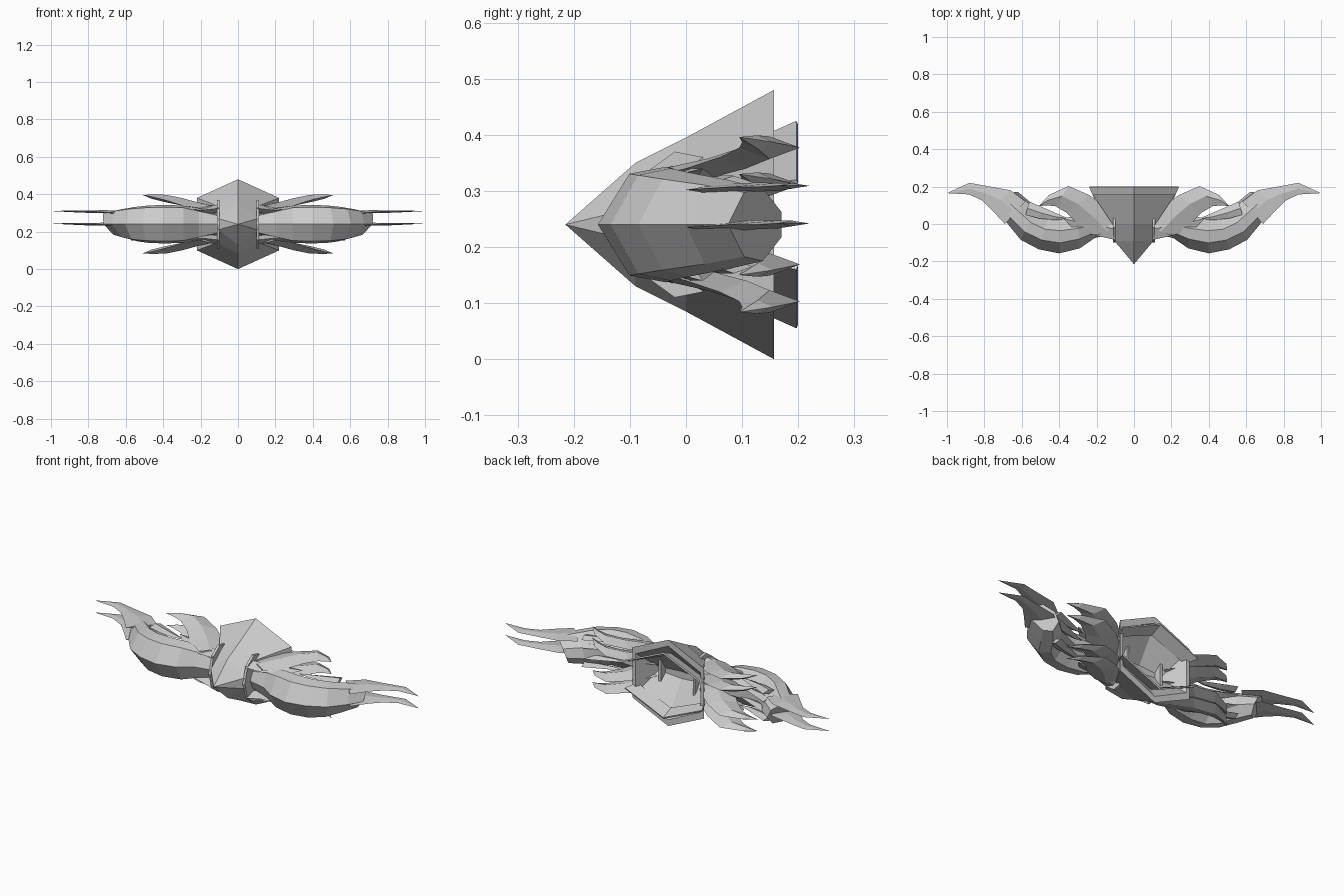
import bpy, bmesh

if "Cube" in bpy.data.objects:
    bpy.data.objects.remove(bpy.data.objects["Cube"], do_unlink=True)

MID = 0.24  # height of the plane that the ship mirrors about

hull_grey = bpy.data.materials.new("hull_grey")
hull_grey.use_nodes = True
hull_grey.diffuse_color = (0.6, 0.6, 0.6, 1)
hull_grey.node_tree.nodes["Principled BSDF"].inputs["Base Color"].default_value = (0.6, 0.6, 0.6, 1)


def finish(name, bm, mirror_x=True, mirror_z=False):
    bmesh.ops.remove_doubles(bm, verts=bm.verts, dist=1e-5)
    bmesh.ops.recalc_face_normals(bm, faces=bm.faces)
    mesh = bpy.data.meshes.new(name)
    bm.to_mesh(mesh)
    bm.free()
    mesh.materials.append(hull_grey)
    obj = bpy.data.objects.new(name, mesh)
    obj.location.z = MID
    bpy.context.collection.objects.link(obj)
    if mirror_x or mirror_z:
        mod = obj.modifiers.new("Mirror", "MIRROR")
        mod.use_axis = (mirror_x, False, mirror_z)
        mod.use_mirror_merge = False
    return obj


def loft(name, rings, mirror_x=True, mirror_z=False):
    """Skin a row of equal rings; a ring of one repeated point makes a tip."""
    bm = bmesh.new()
    rows = [[bm.verts.new(p) for p in ring] for ring in rings]
    n = len(rows[0])
    for a, b in zip(rows, rows[1:]):
        for i in range(n):
            j = (i + 1) % n
            bm.faces.new((a[i], a[j], b[j], b[i]))
    bm.faces.new(rows[0])
    bm.faces.new(rows[-1])
    bmesh.ops.remove_doubles(bm, verts=bm.verts, dist=1e-5)
    bmesh.ops.dissolve_degenerate(bm, edges=bm.edges, dist=1e-5)
    return finish(name, bm, mirror_x, mirror_z)


def blade(name, stations, mirror_z=False, lift=0.0):
    """Diamond-section blade; station = lead x, y, trail x, y, height, half thickness."""
    rings = []
    for lx, ly, tx, ty, z, h in stations:
        z += lift
        mx, my = (lx + tx) / 2, (ly + ty) / 2
        rings.append([(lx, ly, z), (mx, my, z + h), (tx, ty, z), (mx, my, z - h)])
    return loft(name, rings, True, mirror_z)


def hexagon(y, top, side, shoulder):
    return [(0, y, top), (side, y, shoulder), (side, y, -shoulder),
            (0, y, -top), (-side, y, -shoulder), (-side, y, shoulder)]


# Central hull: pointed nose, widening wedge and a hollow V-shaped rear
loft("hull", [
    hexagon(-0.215, 0, 0, 0),
    hexagon(-0.09, 0.11, 0.105, 0.03),
    hexagon(0.0, 0.155, 0.115, 0.10),
    hexagon(0.157, 0.24, 0.22, 0.14),
    hexagon(0.157, 0.205, 0.20, 0.11),
    hexagon(0.04, 0.02, 0.14, 0.01),
], mirror_x=False)

# Flared lips in the hollow rear
bm = bmesh.new()
bm.faces.new([bm.verts.new(p) for p in (
    (0, 0.13, 0.155), (0, 0.197, 0.185), (0.24, 0.197, 0.08), (0.21, 0.13, 0.07))])
lip = finish("rear_lip", bm, True, True)
lip.modifiers.new("Thickness", "SOLIDIFY").thickness = 0.008
lip.modifiers.move(1, 0)

# Upright cheek walls beside the nose
cheek = [(-0.10, 0), (-0.075, 0.09), (-0.02, 0.13), (0.08, 0.11), (0.08, 0)]
loft("cheek_wall", [[(x, y, z) for y, z in cheek] for x in (0.098, 0.112)], True, True)

# Shoulder shards between hull and arms
blade("shoulder_shard", [
    (0.10, -0.085, 0.10, 0.03, 0.085, 0.02),
    (0.19, -0.065, 0.16, 0.04, 0.075, 0.025),
    (0.32, -0.03, 0.28, 0.05, 0.085, 0.015),
    (0.38, 0.03, 0.38, 0.03, 0.10, 0)], mirror_z=True)


# Curved arms with a sharp front ridge
def arm_ring(fx, fy, bx, by, h, splay=0.0):
    def at(t, z):
        return (fx + (bx - fx) * t + splay * z, fy + (by - fy) * t, z)
    return [at(0, 0), at(0.3, 0.88 * h), at(0.65, h), at(1, 0.35 * h),
            at(1, -0.35 * h), at(0.65, -h), at(0.3, -0.88 * h)]


loft("arm", [
    arm_ring(0.10, -0.05, 0.10, 0.02, 0.05),
    arm_ring(0.21, -0.075, 0.20, 0.03, 0.078),
    arm_ring(0.29, -0.13, 0.30, 0.035, 0.10),
    arm_ring(0.40, -0.157, 0.39, 0.03, 0.103),
    arm_ring(0.51, -0.135, 0.46, 0.03, 0.10),
    arm_ring(0.605, -0.085, 0.51, 0.06, 0.092, 0.1),
    arm_ring(0.675, 0.0, 0.555, 0.11, 0.08, 0.3),
    arm_ring(0.72, 0.075, 0.63, 0.17, 0.065, 0.5)])

# Paired thin claws at the arm ends
for name, height in (("upper_claw", 0.067), ("lower_claw", 0.0)):
    blade(name, [
        (0.69, 0.0, 0.58, 0.12, -0.005, 0.01),
        (0.76, 0.075, 0.66, 0.18, 0, 0.008),
        (0.81, 0.125, 0.77, 0.20, 0, 0.007),
        (0.88, 0.158, 0.88, 0.22, 0.002, 0.005),
        (1.0, 0.165, 1.0, 0.165, 0.003, 0)], lift=height)

# Spurs in the hollow behind each arm
for height in (0.03, 0.075):
    blade("inner_spur", [
        (0.58, 0.05, 0.56, 0.12, 0, 0.012),
        (0.51, 0.03, 0.49, 0.09, 0, 0.012),
        (0.42, 0.02, 0.41, 0.055, 0, 0.008),
        (0.35, 0.03, 0.35, 0.03, 0, 0)], mirror_z=True, lift=height)

# Swept hooked fins, two above and two below on each side
for name, drop in (("outer_fin", 0.0), ("inner_fin", -0.066)):
    blade(name, [
        (0.20, -0.06, 0.09, -0.02, 0.085, 0.015),
        (0.30, 0.0, 0.14, 0.08, 0.10, 0.018),
        (0.36, 0.06, 0.24, 0.155, 0.12, 0.02),
        (0.42, 0.095, 0.35, 0.203, 0.137, 0.02),
        (0.465, 0.10, 0.455, 0.155, 0.147, 0.012),
        (0.51, 0.095, 0.51, 0.095, 0.156, 0)], mirror_z=True, lift=drop)
